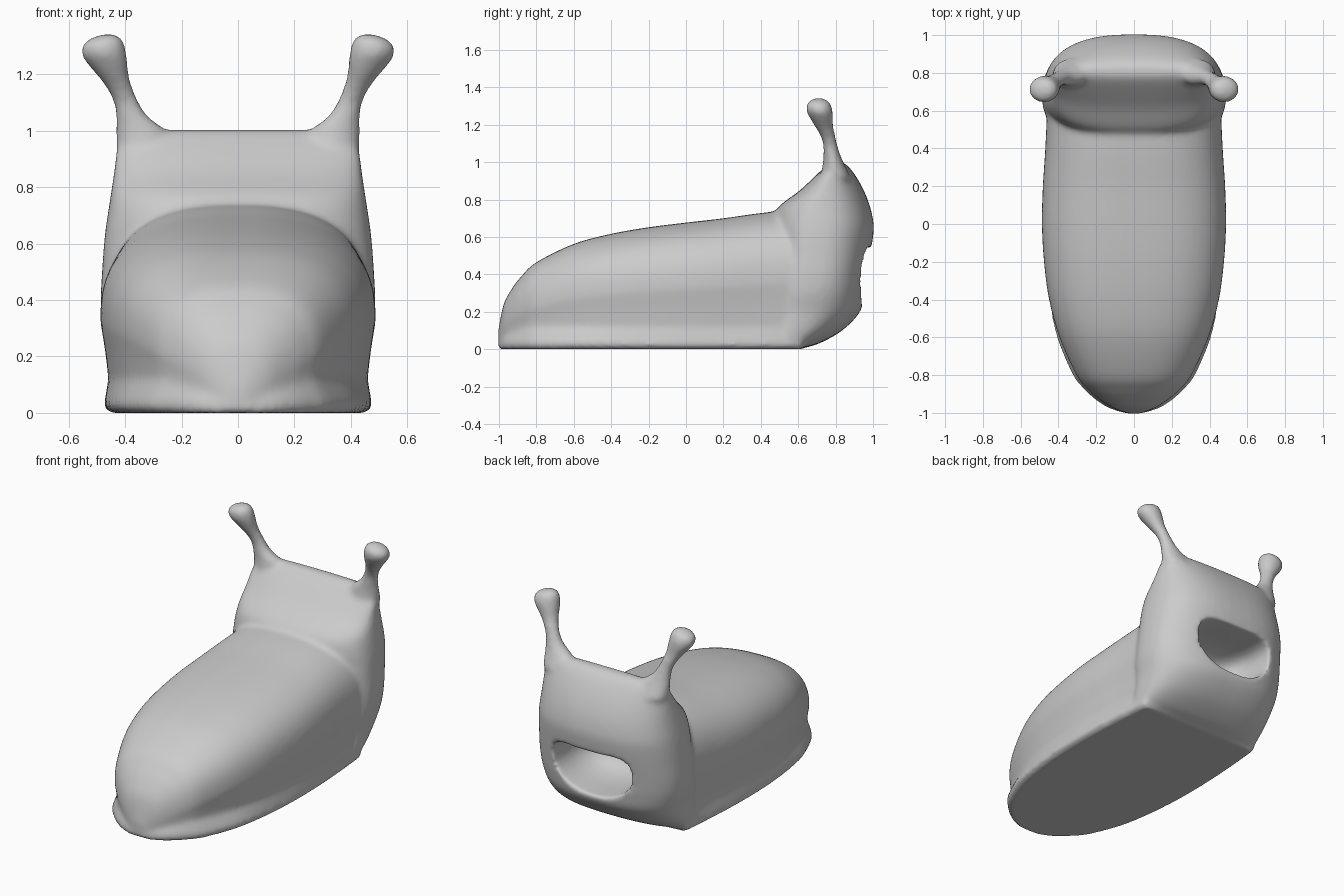
import bpy, bmesh, math

if "Cube" in bpy.data.objects:
    bpy.data.objects.remove(bpy.data.objects["Cube"])

grey = bpy.data.materials.new("soft_grey")
grey.diffuse_color = (0.6, 0.6, 0.6, 1)
grey.use_nodes = True
grey.node_tree.nodes["Principled BSDF"].inputs["Base Color"].default_value = grey.diffuse_color
SIDES = 56


def spline(rows, steps=5):
    """Catmull-Rom interpolation of table rows."""
    out = []
    for i in range(len(rows) - 1):
        a, b, c, d = (rows[max(0, min(len(rows) - 1, i + k))] for k in (-1, 0, 1, 2))
        for s in range(steps):
            t = s / steps
            out.append([0.5 * (2 * q + (r - p) * t + (2 * p - 5 * q + 4 * r - u) * t * t
                               + (3 * q - p - 3 * r + u) * t ** 3)
                        for p, q, r, u in zip(a, b, c, d)])
    return out + [list(rows[-1])]


def spow(v, e):
    return math.copysign(abs(v) ** e, v)


def loft(bm, rings):
    """Skin closed rings of points and cap both ends."""
    loops = [[bm.verts.new(p) for p in ring] for ring in rings]
    n = len(loops[0])
    for a, b in zip(loops, loops[1:]):
        for i in range(n):
            j = (i + 1) % n
            bm.faces.new((a[i], a[j], b[j], b[i]))
    bm.faces.new(loops[0][::-1])
    bm.faces.new(loops[-1])


def finish(name, bm):
    bmesh.ops.recalc_face_normals(bm, faces=bm.faces)
    me = bpy.data.meshes.new(name)
    bm.to_mesh(me)
    bm.free()
    me.materials.append(grey)
    ob = bpy.data.objects.new(name, me)
    bpy.context.collection.objects.link(ob)
    return ob


def body_ring(y, h, foot, w):
    """Flat sole, flared foot rim, narrow waist, rounded back."""
    rim, waist, mid = min(0.035, 0.12 * h), min(0.12, 0.28 * h), 0.48 * h
    half = [(foot * 0.5, 0), (foot * 0.95, 0), (foot, rim * 0.6), (foot * 0.99, rim * 1.3),
            (w * 0.94, waist), (w * 0.965, (waist + mid) / 2)]
    for i in range(16):
        a = math.pi / 2 * i / 16
        half.append((w * math.cos(a) ** (2 / 2.6), mid + (h - mid) * math.sin(a) ** (2 / 2.6)))
    pts = [(0, 0)] + half + [(0, h)] + [(-x, z) for x, z in reversed(half)]
    return [(x, y, z) for x, z in pts]


def head_ring(z, w, front, mid, back):
    """Horizontal slice, widest at mid."""
    ring = []
    for i in range(SIDES):
        a = 2 * math.pi * i / SIDES
        s = math.sin(a)
        depth = back - mid if s > 0 else mid - front
        ring.append((w * spow(math.cos(a), 0.8), mid + depth * spow(s, 0.8), z))
    return ring


def stalk_ring(side, z, cx, rx, cy, ry):
    return [(side * (cx + rx * math.cos(2 * math.pi * i / 32)),
             cy + ry * math.sin(2 * math.pi * i / 32), z) for i in range(32)]


def mouth_ring(y, k):
    """Wide rounded opening with raised corners."""
    ring = []
    for i in range(SIDES):
        a = 2 * math.pi * i / SIDES
        x = 0.27 * k * spow(math.cos(a), 0.75)
        ring.append((x, y, 0.395 + 0.145 * k * spow(math.sin(a), 0.75) + 0.6 * x * x))
    return ring


bm = bmesh.new()

# Long body: y, height, foot half-width, body half-width
loft(bm, [body_ring(*r) for r in spline([
    (-1.004, 0.10, 0.05, 0.03), (-0.975, 0.24, 0.135, 0.11), (-0.93, 0.325, 0.205, 0.18),
    (-0.88, 0.39, 0.26, 0.24), (-0.8, 0.465, 0.325, 0.305), (-0.6, 0.563, 0.41, 0.395),
    (-0.4, 0.617, 0.45, 0.45), (-0.2, 0.652, 0.47, 0.477), (0, 0.677, 0.477, 0.488),
    (0.2, 0.70, 0.472, 0.483), (0.4, 0.728, 0.46, 0.47), (0.62, 0.75, 0.44, 0.46)])])

# Upright head: z, half-width, front y, widest y, back y
loft(bm, [head_ring(*r) for r in spline([
    (0.005, 0.41, 0.42, 0.52, 0.62), (0.03, 0.44, 0.42, 0.54, 0.71), (0.1, 0.452, 0.42, 0.58, 0.835),
    (0.2, 0.462, 0.42, 0.63, 0.93), (0.3, 0.482, 0.42, 0.66, 0.955), (0.4, 0.487, 0.43, 0.68, 0.968),
    (0.5, 0.482, 0.45, 0.69, 0.985), (0.6, 0.475, 0.46, 0.70, 1.0), (0.67, 0.467, 0.46, 0.71, 1.003),
    (0.76, 0.453, 0.495, 0.72, 0.985), (0.85, 0.44, 0.61, 0.74, 0.95), (0.93, 0.43, 0.695, 0.765, 0.905),
    (0.98, 0.415, 0.75, 0.79, 0.865), (1.003, 0.37, 0.785, 0.805, 0.83)])])

# Pair of eye stalks: z, centre x, radius x, centre y, radius y
stalk = spline([
    (0.92, 0.33, 0.10, 0.80, 0.08), (1.0, 0.345, 0.088, 0.787, 0.055), (1.05, 0.375, 0.058, 0.778, 0.044),
    (1.1, 0.396, 0.046, 0.77, 0.038), (1.15, 0.419, 0.047, 0.755, 0.042), (1.2, 0.445, 0.058, 0.735, 0.052),
    (1.25, 0.468, 0.077, 0.72, 0.066), (1.28, 0.477, 0.08, 0.713, 0.07), (1.31, 0.475, 0.072, 0.71, 0.064),
    (1.333, 0.464, 0.046, 0.71, 0.044), (1.343, 0.458, 0.015, 0.71, 0.014)])
for side in (1, -1):
    loft(bm, [stalk_ring(side, *r) for r in stalk])
slug = finish("slug_body", bm)

# Hollow mouth
bm = bmesh.new()
loft(bm, [mouth_ring(*r) for r in spline([
    (0.56, 0.1), (0.59, 0.5), (0.65, 0.8), (0.75, 0.95), (0.9, 1.0), (1.1, 1.06)])])
cutter = finish("mouth_cutter", bm)
cutter.hide_render = True
cutter.display_type = 'WIRE'


# Fuse the parts, cut the mouth, and soften the joins
def remesh(name, size):
    m = slug.modifiers.new(name, 'REMESH')
    m.mode = 'VOXEL'
    m.voxel_size = size
    m.use_smooth_shade = True


remesh("fuse", 0.012)
cut = slug.modifiers.new("mouth", 'BOOLEAN')
cut.operation = 'DIFFERENCE'
cut.solver = 'EXACT'
cut.object = cutter
remesh("blend", 0.013)
soft = slug.modifiers.new("soften", 'SMOOTH')
soft.factor = 0.5
soft.iterations = 9
for p in slug.data.polygons:
    p.use_smooth = True
